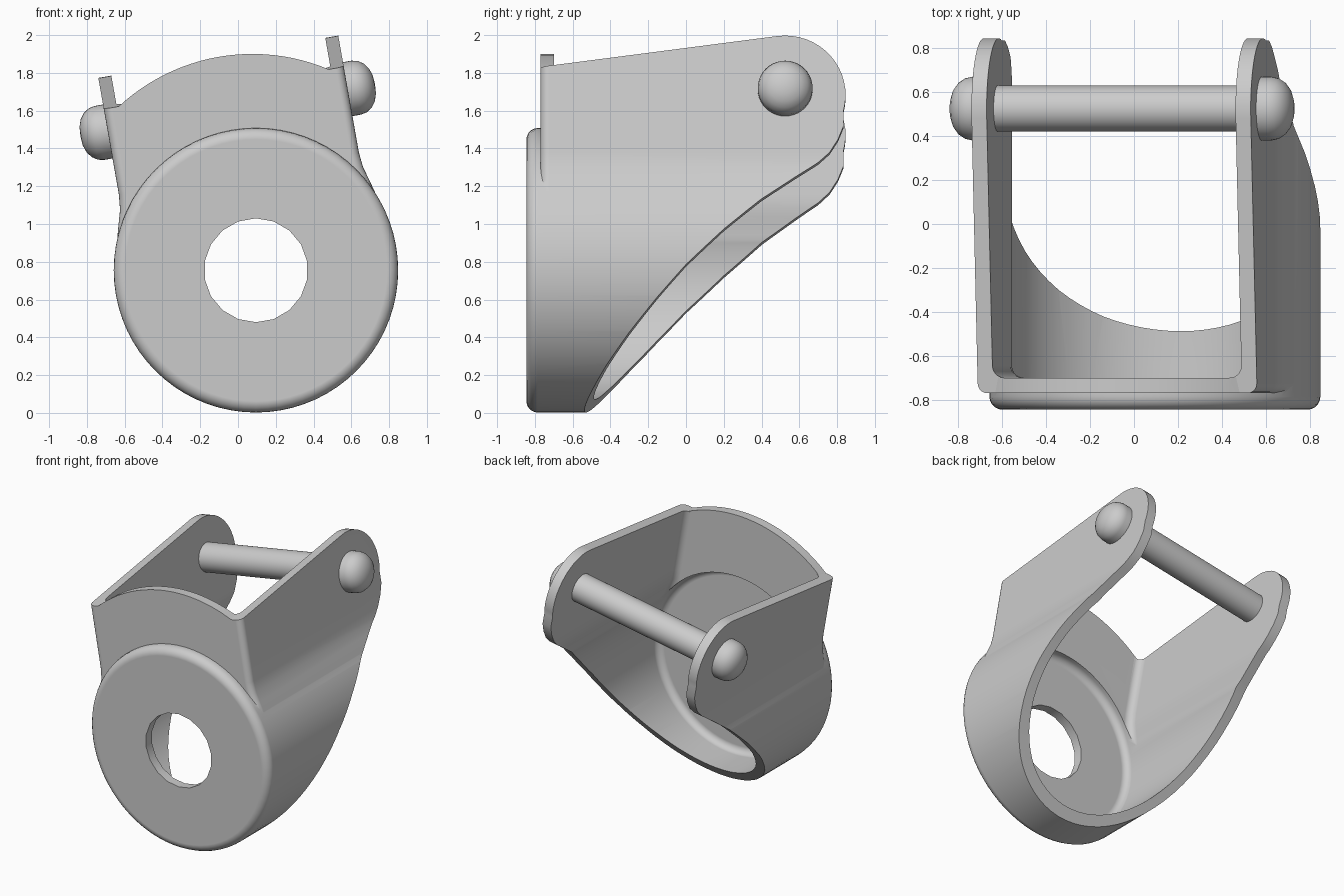
import bpy, bmesh
from math import sin, cos, pi, radians
from mathutils import Matrix

if "Cube" in bpy.data.objects:
    bpy.data.objects.remove(bpy.data.objects["Cube"])

steel = bpy.data.materials.new("grey_steel")
steel.use_nodes = True
GREY = (0.6, 0.6, 0.6, 1)
steel.diffuse_color = GREY
steel.node_tree.nodes["Principled BSDF"].inputs["Base Color"].default_value = GREY

# The bracket is built upright around its barrel axis, then leaned sideways
LEAN = Matrix.Translation((0.095, 0, 0.755)) @ Matrix.Rotation(radians(-10), 4, 'Y')
T = 0.07            # sheet thickness
R = 0.753           # barrel radius
W = 0.645           # half width across the side walls
FRONT, PLATE = -0.845, -0.77
PIN_Y, PIN_Z, TAB_R = 0.525, 0.86, 0.32


def arc(cx, cy, r, a0, a1, n):
    return [(cx + r * cos(radians(a0 + (a1 - a0) * i / n)),
             cy + r * sin(radians(a0 + (a1 - a0) * i / n))) for i in range(n + 1)]


def circle(r, n):
    return arc(0, 0, r, 0, 360, n)[:-1]


def new_object(name, bm):
    bmesh.ops.recalc_face_normals(bm, faces=bm.faces)
    mesh = bpy.data.meshes.new(name)
    bm.to_mesh(mesh)
    bm.free()
    mesh.materials.append(steel)
    ob = bpy.data.objects.new(name, mesh)
    bpy.context.collection.objects.link(ob)
    return ob


def prism(name, points, lo, hi, axis='Y', round_front=0):
    """Extrude a 2D outline along Y (points are x,z) or X (points are y,z)."""
    place = (lambda a, b, t: (a, t, b)) if axis == 'Y' else (lambda a, b, t: (t, a, b))
    bm = bmesh.new()
    rings = [[bm.verts.new(place(a, b, t)) for a, b in points] for t in (lo, hi)]
    for ring in rings:
        bm.faces.new(ring)
    n = len(points)
    for i in range(n):
        j = (i + 1) % n
        bm.faces.new((rings[0][i], rings[0][j], rings[1][j], rings[1][i]))
    bmesh.ops.recalc_face_normals(bm, faces=bm.faces)
    if round_front:
        edges = [e for e in bm.edges if all(v in rings[0] for v in e.verts)]
        bmesh.ops.bevel(bm, geom=edges, offset=round_front, segments=5,
                        profile=0.5, affect='EDGES')
    return new_object(name, bm)


def combine(target, operation, cutter):
    cutter.hide_render = True
    mod = target.modifiers.new(operation.lower(), 'BOOLEAN')
    mod.operation, mod.solver, mod.object = operation, 'EXACT', cutter
    bpy.context.view_layer.update()
    graph = bpy.context.evaluated_depsgraph_get()
    mesh = bpy.data.meshes.new_from_object(target.evaluated_get(graph))
    target.modifiers.clear()
    target.data = mesh
    bpy.data.objects.remove(cutter)


def finish(ob):
    ob.data.transform(LEAN)
    ob.data.shade_smooth()
    ob.data.set_sharp_from_angle(angle=radians(32))
    ob.modifiers.new("even_shading", 'WEIGHTED_NORMAL').keep_sharp = True


def neck_outline(w, top):
    """Straight walls that flare out to meet the barrel."""
    side = [(w, top), (w, 0.52), (w + 0.008, 0.44), (w + 0.028, 0.37),
            (w + 0.047, 0.3), (w + 0.053, 0.25), (0.5, 0)]
    return side + [(-x, z) for x, z in reversed(side)]


# Outer body: round barrel with raised front disc, plus the neck
bracket = prism("bracket", circle(R, 72), FRONT, 0.95, round_front=0.06)
combine(bracket, 'UNION', prism("neck", neck_outline(W, 1.3), PLATE, 0.93, round_front=0.045))

# Hollow inside and axle hole
combine(bracket, 'DIFFERENCE',
        prism("barrel_hollow", circle(R - T, 72), FRONT + T, 1.1, round_front=0.05))
combine(bracket, 'DIFFERENCE',
        prism("neck_hollow", neck_outline(W - T, 1.4), PLATE + T, 1.2, round_front=0.055))
combine(bracket, 'DIFFERENCE', prism("axle_hole", circle(0.275, 18), -1, -0.5))

# Side outline: sloped top, round tab, swept lower edge; arched front plate
sweep = [(-0.9, 0.963), (-0.9, -0.9), (-0.63, -0.9), (-0.54, -0.755), (-0.42, -0.59),
         (-0.3, -0.44), (-0.15, -0.265), (0, -0.1), (0.2, 0.09), (0.4, 0.26),
         (0.58, 0.385), (0.7, 0.465), (0.76, 0.52), (0.805, 0.59), (0.835, 0.665)]
tab = arc(PIN_Y, 0.828, TAB_R, -15, 97.6, 16)
outline = prism("outline", sweep + tab, -1.2, 1.2, axis='X')
crown = arc(0, 0.107, 1.04, 57.1, 122.9, 24) + [(-0.565, 0.6), (0.565, 0.6)]
combine(outline, 'UNION', prism("crown", crown, -0.87, PLATE + T + 0.002))
combine(bracket, 'INTERSECT', outline)
finish(bracket)


# Cross pin with a domed head at each end, turned as one piece
def lathe_x(name, profile, steps):
    bm = bmesh.new()
    verts = [bm.verts.new((x, 0, r)) for x, r in profile]
    edges = [bm.edges.new(pair) for pair in zip(verts, verts[1:])]
    bmesh.ops.spin(bm, geom=verts + edges, cent=(0, 0, 0), axis=(1, 0, 0),
                   angle=2 * pi, steps=steps)
    bmesh.ops.remove_doubles(bm, verts=bm.verts, dist=1e-5)
    bmesh.ops.translate(bm, verts=bm.verts, vec=(0, PIN_Y, PIN_Z))
    return new_object(name, bm)


head = [(W - 0.03, 0.105), (W - 0.03, 0.145), (W + 0.045, 0.145), (W + 0.078, 0.138),
        (W + 0.108, 0.118), (W + 0.13, 0.088), (W + 0.143, 0.05), (W + 0.147, 0)]
finish(lathe_x("cross_pin", [(-x, r) for x, r in reversed(head)] + head, 40))
